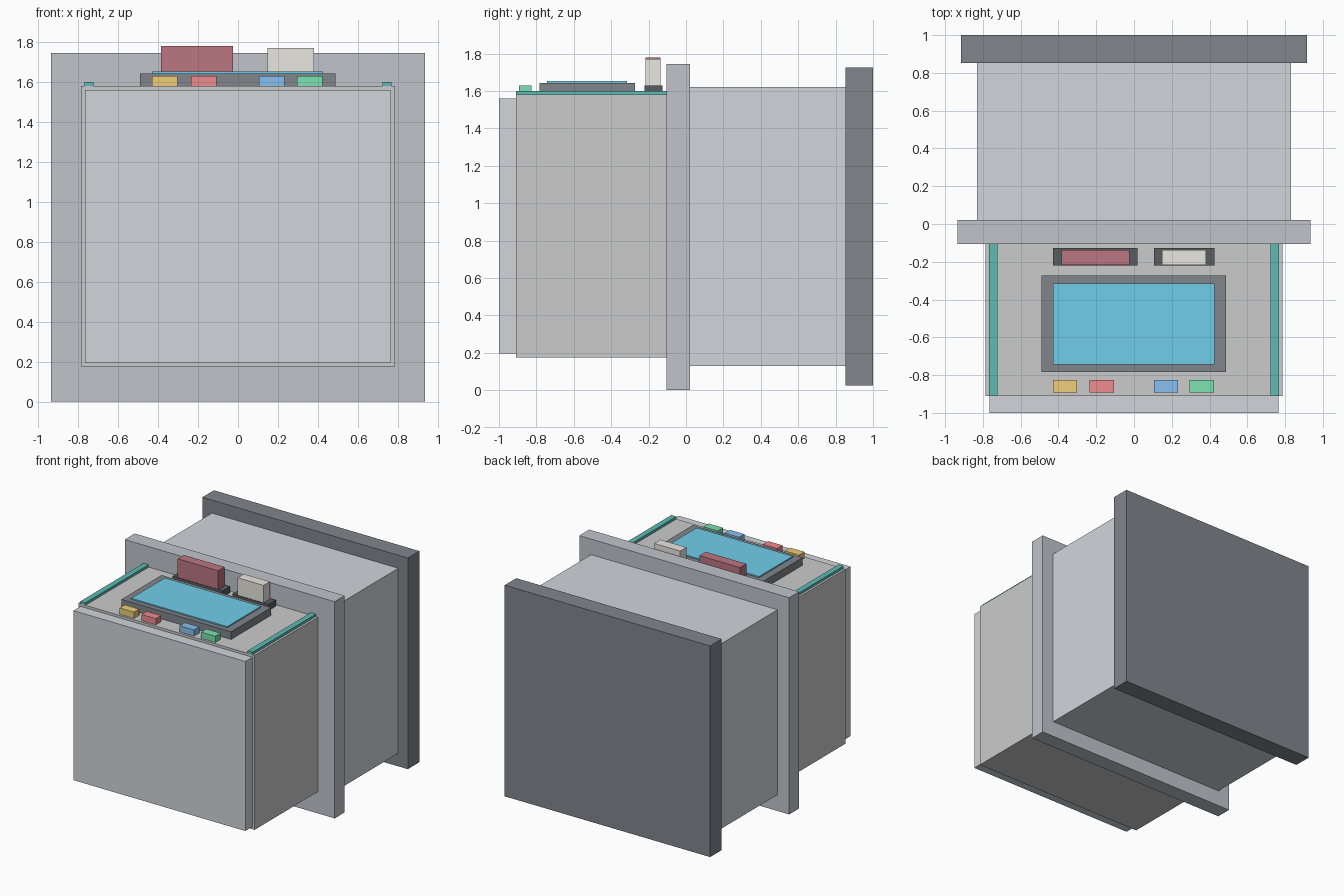
import bpy

COLOURS = {
    "steel": (0.53, 0.56, 0.60), "mid": (0.64, 0.67, 0.71), "pale": (0.81, 0.82, 0.83),
    "dark": (0.22, 0.24, 0.26), "black": (0.10, 0.11, 0.12), "teal": (0.11, 0.50, 0.46),
    "blue": (0.16, 0.62, 0.82), "maroon": (0.50, 0.18, 0.22), "cream": (0.82, 0.80, 0.75),
    "amber": (0.86, 0.62, 0.19), "red": (0.86, 0.26, 0.28),
    "sky": (0.25, 0.53, 0.86), "green": (0.20, 0.76, 0.44),
}
MATS = {}
for key, rgb in COLOURS.items():
    MATS[key] = bpy.data.materials.new(key)
    MATS[key].diffuse_color = (*rgb, 1)


def box(name, colour, x, y, z):
    """Box given by its (min, max) extent on each axis."""
    ext = (x, y, z)
    bpy.ops.mesh.primitive_cube_add(size=1, location=[(a + b) / 2 for a, b in ext])
    ob = bpy.context.object
    ob.name = name
    ob.scale = [b - a for a, b in ext]
    bpy.ops.object.transform_apply(location=False, rotation=False, scale=True)
    ob.data.materials.append(MATS[colour])
    return ob


# Main housing, front to back
box("front_plate", "mid", (-0.765, 0.765), (-1.0, -0.91), (0.195, 1.56))
box("front_body", "pale", (-0.785, 0.785), (-0.91, -0.105), (0.175, 1.58))
box("flange", "steel", (-0.935, 0.935), (-0.105, 0.022), (0.0, 1.745))
box("rear_body", "mid", (-0.83, 0.83), (0.022, 0.853), (0.13, 1.62))
box("back_plate", "dark", (-0.915, 0.915), (0.853, 1.0), (0.025, 1.725))

# Edge rails on the top
for side, s in (("left", -1), ("right", 1)):
    xs = sorted((s * 0.722, s * 0.767))
    box("rail_" + side, "teal", xs, (-0.91, -0.105), (1.57, 1.60))

# Display
box("screen_bezel", "dark", (-0.49, 0.487), (-0.784, -0.273), (1.57, 1.642))
box("screen", "blue", (-0.43, 0.425), (-0.744, -0.315), (1.63, 1.652))

# Buttons
for colour, x0 in (("amber", -0.43), ("red", -0.235), ("sky", 0.105), ("green", 0.295)):
    box("button_" + colour, colour, (x0, x0 + 0.128), (-0.892, -0.825), (1.57, 1.63))

# Card slots with inserted cards
box("slot_left", "black", (-0.43, 0.018), (-0.221, -0.126), (1.57, 1.63))
box("slot_right", "black", (0.105, 0.425), (-0.221, -0.126), (1.57, 1.63))
box("card_left", "maroon", (-0.385, -0.025), (-0.217, -0.137), (1.60, 1.78))
box("card_right", "cream", (0.148, 0.38), (-0.217, -0.137), (1.60, 1.77))
